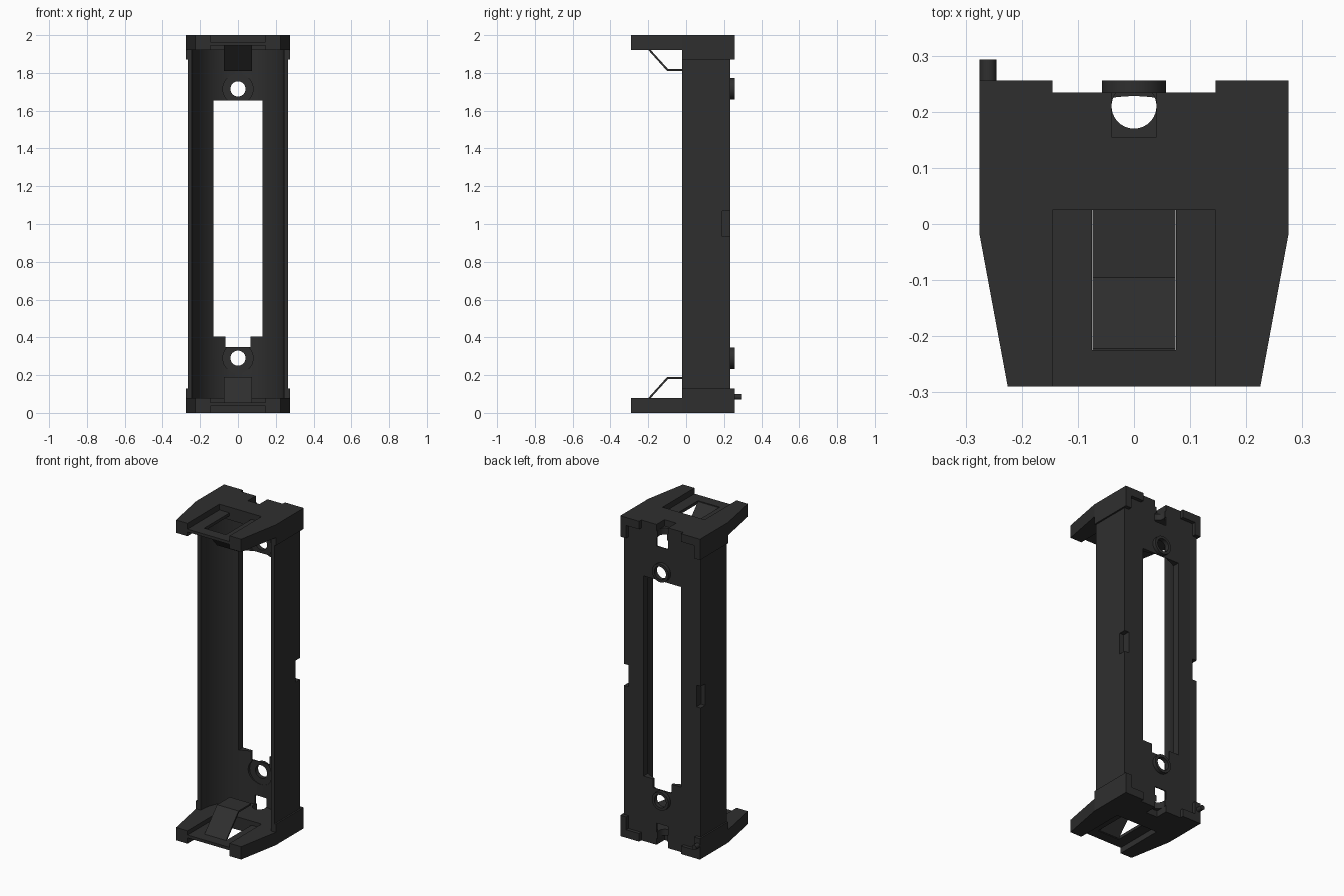
import bpy, bmesh, math
from mathutils import Vector

if "Cube" in bpy.data.objects:
    bpy.data.objects.remove(bpy.data.objects["Cube"])

mat = bpy.data.materials.new("charcoal plastic")
mat.use_nodes = True
COL = (0.028, 0.028, 0.028, 1)
mat.diffuse_color = COL
mat.node_tree.nodes["Principled BSDF"].inputs["Base Color"].default_value = COL


def prism(name, pts, a, b, axis="z"):
    """Extrude a closed 2D outline from a to b along one axis."""
    place = {"z": lambda u, v, w: (u, v, w),
             "y": lambda u, v, w: (u, w, v),
             "x": lambda u, v, w: (w, u, v)}[axis]
    bm = bmesh.new()
    face = bm.faces.new([bm.verts.new(place(u, v, a)) for u, v in pts])
    ext = bmesh.ops.extrude_face_region(bm, geom=[face])
    step = Vector(place(0, 0, b - a))
    bmesh.ops.translate(bm, vec=step,
                        verts=[g for g in ext["geom"] if isinstance(g, bmesh.types.BMVert)])
    bmesh.ops.recalc_face_normals(bm, faces=bm.faces)
    me = bpy.data.meshes.new(name)
    bm.to_mesh(me)
    bm.free()
    me.materials.append(mat)
    ob = bpy.data.objects.new(name, me)
    bpy.context.collection.objects.link(ob)
    return ob


def box(name, x0, x1, y0, y1, z0, z1):
    return prism(name, [(x0, y0), (x1, y0), (x1, y1), (x0, y1)], z0, z1)


def disc(name, u, v, r, a, b, axis="y", n=40):
    pts = [(u + r * math.cos(2 * math.pi * i / n), v + r * math.sin(2 * math.pi * i / n))
           for i in range(n)]
    return prism(name, pts, a, b, axis)


def activate(ob):
    bpy.ops.object.select_all(action="DESELECT")
    ob.select_set(True)
    bpy.context.view_layer.objects.active = ob


def cut(ob, *cutters):
    """Subtract each cutter, then delete it."""
    activate(ob)
    for c in cutters:
        c.hide_render = True
        m = ob.modifiers.new("cut", "BOOLEAN")
        m.operation, m.solver, m.object = "DIFFERENCE", "EXACT", c
        bpy.ops.object.modifier_apply(modifier=m.name)
        bpy.data.objects.remove(c)
    return ob


def smooth(ob):
    activate(ob)
    bpy.ops.object.shade_smooth_by_angle(angle=math.radians(30))


BACK, FOOT, RIM = 0.234, 0.256, -0.02
HOLES = (0.29, 1.715)

# Long trough with a round inside
R, N = 0.243, 48
arc = [(R * math.cos(math.pi * i / N), -0.015 + R * math.sin(math.pi * i / N))
       for i in range(N + 1)]
profile = [(-0.265, RIM), (-0.265, BACK), (0.265, BACK), (0.265, RIM), (R, RIM)] + arc + [(-R, RIM)]
trough = prism("trough", profile, 0.08, 1.92)
cut(trough,
    box("window_cutter", -0.13, 0.13, 0, 0.4, 0.405, 1.655),
    box("step_cutter", -0.065, 0.065, 0, 0.4, 0.35, 0.45))
for z in HOLES:
    cut(trough, disc("recess_cutter", 0, z, 0.08, 0.05, 0.2295),
        disc("screw_cutter", 0, z, 0.04, 0.1, 0.4))
for s in (-1, 1):
    x0, x1 = sorted((s * 0.235, s * 0.4))
    cut(trough, box("side_notch_cutter", x0, x1, 0.19, 0.4, 0.935, 1.07))
for z0, z1 in ((0, 0.135), (1.865, 2)):
    cut(trough, box("end_notch_cutter", -0.04, 0.04, 0.155, 0.4, z0, z1))
smooth(trough)

# Raised rings around the screw holes on the back
for name, z in zip(("lower", "upper"), HOLES):
    ring = disc(name + "_screw_ring", 0, z, 0.057, 0.2295, FOOT)
    cut(ring, disc("ring_cutter", 0, z, 0.04, 0.1, 0.4))
    smooth(ring)

# End parts, built once for the bottom and once flipped for the top
plate_outline = [(-0.225, -0.29), (0.225, -0.29), (0.275, RIM), (0.275, BACK),
                 (-0.275, BACK), (-0.275, RIM)]
for end, fz in (("bottom", lambda z: z), ("top", lambda z: 2 - z)):
    def ebox(name, x0, x1, y0, y1, z0, z1):
        za, zb = sorted((fz(z0), fz(z1)))
        return box(name, x0, x1, y0, y1, za, zb)

    # Plate with recesses on both faces, a tab opening and a rear notch
    plate = prism(end + "_end_plate", plate_outline, fz(0), fz(0.08))
    cut(plate,
        ebox("outer_recess", -0.145, 0.145, -0.4, 0.025, -0.1, 0.036),
        ebox("inner_recess", -0.145, 0.145, -0.4, 0.025, 0.054, 0.2),
        ebox("tab_opening", -0.075, 0.075, -0.225, 0.025, -0.1, 0.2),
        ebox("rear_notch", -0.04, 0.04, 0.155, 0.4, -0.1, 0.04),
        disc("rear_hole", 0, 0.21, 0.04, fz(-0.1), fz(0.2), "z"))

    # Bent spring tab
    tab = [(-0.235, 0.040), (-0.1, 0.190), (0.025, 0.190),
           (0.025, 0.180), (-0.095, 0.180), (-0.222, 0.040)]
    prism(end + "_spring_tab", [(y, fz(z)) for y, z in tab], -0.074, 0.074, "x")

    # L-shaped corner feet and their side cheeks
    for side, s in (("left", 1), ("right", -1)):
        name = end + "_" + side
        foot = [(0.145, 0), (0.275, 0), (0.275, 0.13), (0.235, 0.13), (0.235, 0.05), (0.145, 0.05)]
        prism(name + "_foot", [(s * x, fz(z)) for x, z in foot], 0.225, FOOT, "y")
        x0, x1 = sorted((s * 0.262, s * 0.275))
        ebox(name + "_cheek", x0, x1, RIM, 0.24, 0.07, 0.13)

# Locating pin
smooth(disc("locating_pin", -0.26, 0.085, 0.015, 0.24, 0.293, n=24))
bpy.ops.object.select_all(action="DESELECT")
